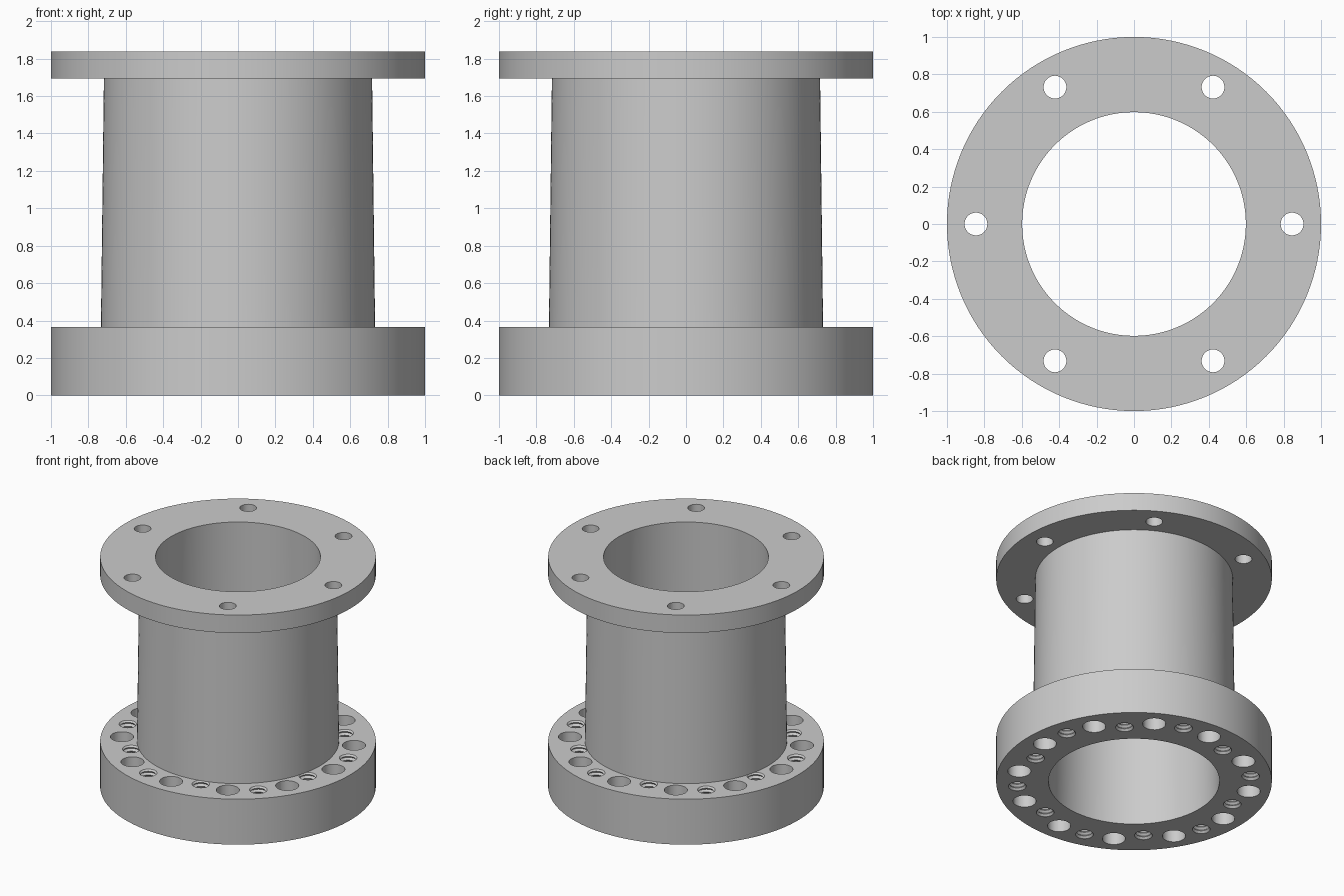
import bpy, bmesh
from math import cos, sin, tau, radians

cube = bpy.data.objects.get("Cube")
if cube:
    bpy.data.objects.remove(cube, do_unlink=True)

BASE_TOP, NECK_TOP, TOP = 0.364, 1.694, 1.838
BOLT_R = 0.845

metal = bpy.data.materials.new("grey metal")
metal.use_nodes = True
GREY = (0.6, 0.6, 0.6, 1)
metal.diffuse_color = GREY
metal.node_tree.nodes["Principled BSDF"].inputs["Base Color"].default_value = GREY


def bore(z):
    """Radius of the slightly tapered bore at height z."""
    return 0.62 - 0.022 * z / TOP


def revolve(bm, profile, segments, centre=(0, 0), ring=True):
    """Spin (radius, z) points round a vertical axis; ring closes the profile, otherwise caps it."""
    loops = [[bm.verts.new((centre[0] + r * cos(tau * i / segments),
                            centre[1] + r * sin(tau * i / segments), z))
              for i in range(segments)] for r, z in profile]
    pairs = list(zip(loops, loops[1:]))
    if ring:
        pairs.append((loops[-1], loops[0]))
    else:
        bm.faces.new(loops[0])
        bm.faces.new(loops[-1])
    for a, b in pairs:
        for i in range(segments):
            j = (i + 1) % segments
            bm.faces.new((a[i], a[j], b[j], b[i]))


def make(name, bm):
    bmesh.ops.recalc_face_normals(bm, faces=bm.faces[:])
    mesh = bpy.data.meshes.new(name)
    bm.to_mesh(mesh)
    bm.free()
    mesh.materials.append(metal)
    obj = bpy.data.objects.new(name, mesh)
    bpy.context.collection.objects.link(obj)
    return obj


def select(obj):
    bpy.ops.object.select_all(action="DESELECT")
    obj.select_set(True)
    bpy.context.view_layer.objects.active = obj


def tube(name, z0, z1, r0, r1):
    bm = bmesh.new()
    revolve(bm, [(r0, z0), (r1, z1), (bore(z1), z1), (bore(z0), z0)], 128)
    return make(name, bm)


def drill(obj, holes):
    """Cut holes given as (profile, bolt circle radius, angle in degrees)."""
    bm = bmesh.new()
    for profile, radius, angle in holes:
        a = radians(angle)
        revolve(bm, profile, 32, (radius * cos(a), radius * sin(a)), ring=False)
    cutter = make("hole_cutter", bm)
    cutter.hide_render = True
    mod = obj.modifiers.new("holes", "BOOLEAN")
    mod.operation = "DIFFERENCE"
    mod.solver = "EXACT"
    mod.object = cutter
    select(obj)
    bpy.ops.object.modifier_apply(modifier=mod.name)
    bpy.data.objects.remove(cutter, do_unlink=True)


# Flanges and the tapered neck between them
base = tube("base_flange", 0, BASE_TOP, 1, 1)
neck = tube("neck", BASE_TOP, NECK_TOP, 0.733, 0.717)
top = tube("top_flange", NECK_TOP, TOP, 1, 1)

# Six bolt holes in the top flange
small = [(0.061, NECK_TOP - 0.1), (0.061, TOP + 0.1)]
drill(top, [(small, BOLT_R, a) for a in range(0, 360, 60)])

# Base flange: clearance holes alternating with threaded holes on two circles
plain = [(0.084, -0.1), (0.084, BASE_TOP + 0.1)]
half_pitch = BASE_TOP / 24
thread = [(0.053 if i % 2 else 0.067, i * half_pitch + 0.003) for i in range(-2, 27)]
holes = [(plain, BOLT_R, a) for a in range(0, 360, 30)]
holes += [(thread, 0.85, a) for a in range(15, 360, 60)]
holes += [(thread, 0.787, a) for a in range(45, 360, 60)]
drill(base, holes)

for part in (base, neck, top):
    select(part)
    bpy.ops.object.shade_smooth_by_angle(angle=radians(30))
